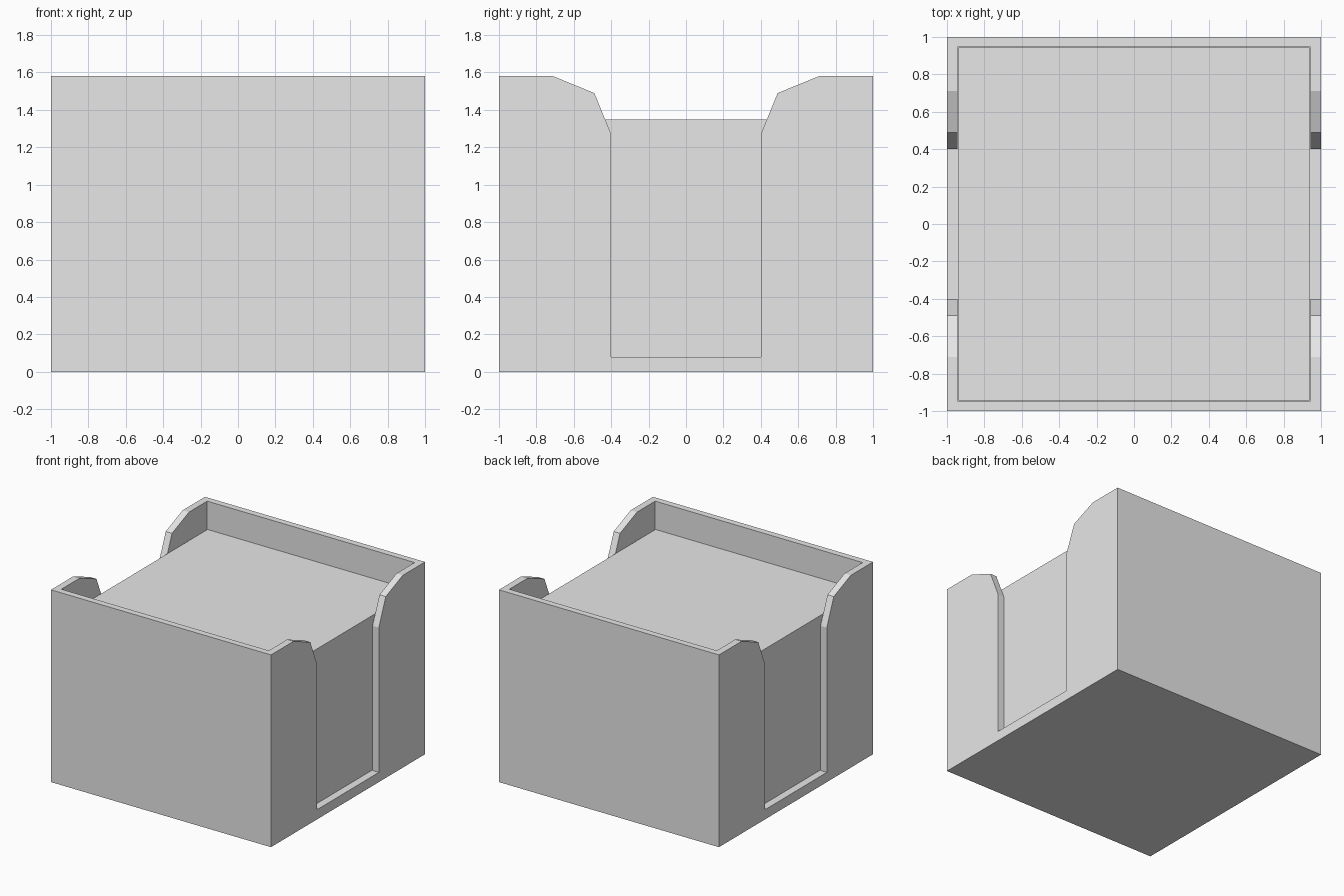
import bpy
import bmesh

if "Cube" in bpy.data.objects:
    bpy.data.objects.remove(bpy.data.objects["Cube"], do_unlink=True)

HEIGHT = 1.58
FLOOR = 0.08
INNER_X, INNER_Y = 0.943, 0.947

# Single grey material
grey = bpy.data.materials.new("light grey")
grey.use_nodes = True
grey.diffuse_color = (0.8, 0.8, 0.8, 1)
grey.node_tree.nodes["Principled BSDF"].inputs["Base Color"].default_value = (0.8, 0.8, 0.8, 1)


def prism(name, profile, half_x):
    """Extrude a (y, z) outline along x, centred on x = 0."""
    bm = bmesh.new()
    face = bm.faces.new([bm.verts.new((-half_x, y, z)) for y, z in profile])
    grown = bmesh.ops.extrude_face_region(bm, geom=[face])["geom"]
    verts = [g for g in grown if isinstance(g, bmesh.types.BMVert)]
    bmesh.ops.translate(bm, verts=verts, vec=(2 * half_x, 0, 0))
    bmesh.ops.recalc_face_normals(bm, faces=bm.faces)
    mesh = bpy.data.meshes.new(name)
    bm.to_mesh(mesh)
    bm.free()
    mesh.materials.append(grey)
    obj = bpy.data.objects.new(name, mesh)
    bpy.context.collection.objects.link(obj)
    return obj


def box(name, half_x, half_y, low, high):
    outline = [(-half_y, low), (half_y, low), (half_y, high), (-half_y, high)]
    return prism(name, outline, half_x)


# Open tray with thin walls
tray = box("tray", 1, 1, 0, HEIGHT)
cavity = box("cavity_cutter", INNER_X, INNER_Y, FLOOR, 2)

# Side finger slots, flaring towards the rim
edge = [(0.4, FLOOR), (0.4, 1.27), (0.49, 1.49), (0.71, HEIGHT), (0.71, 2)]
slot = prism("slot_cutter", edge + [(-y, z) for y, z in reversed(edge)], 1.2)

for cutter in (cavity, slot):
    mod = tray.modifiers.new(cutter.name, "BOOLEAN")
    mod.operation = "DIFFERENCE"
    mod.solver = "EXACT"
    mod.object = cutter

# Bake the cuts, then drop the cutters
bpy.context.view_layer.update()
evaluated = tray.evaluated_get(bpy.context.evaluated_depsgraph_get())
cut_mesh = bpy.data.meshes.new_from_object(evaluated)
tray.modifiers.clear()
tray.data = cut_mesh
for cutter in (cavity, slot):
    bpy.data.objects.remove(cutter, do_unlink=True)

# Stack of note paper inside the tray
box("paper_stack", 0.937, 0.943, FLOOR, 1.35)
